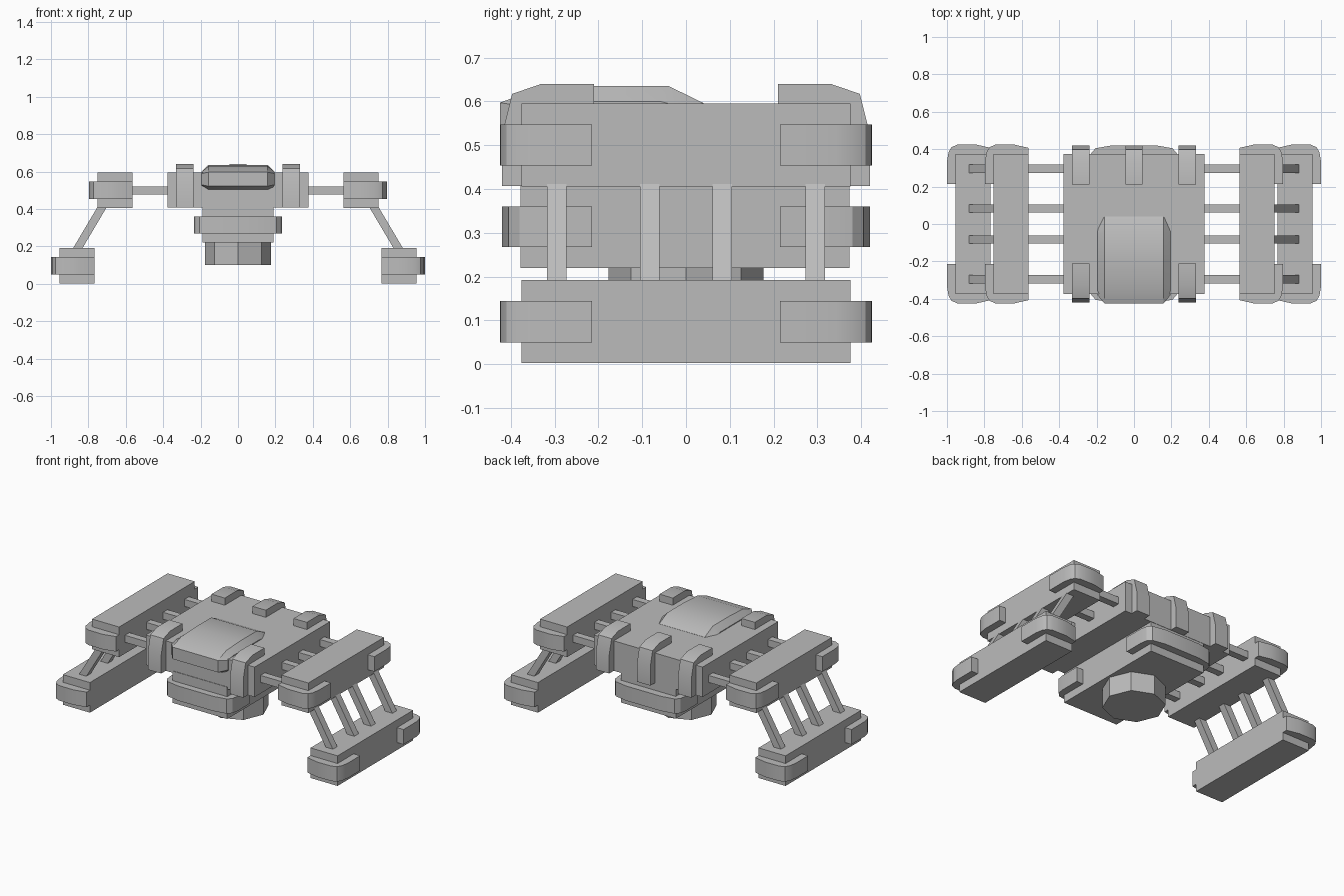
import bpy, bmesh, math
from mathutils import Vector

old = bpy.data.objects.get("Cube")
if old:
    bpy.data.objects.remove(old, do_unlink=True)

grey = bpy.data.materials.new("plain grey")
grey.use_nodes = True
grey.diffuse_color = (0.5, 0.5, 0.5, 1)
grey.node_tree.nodes["Principled BSDF"].inputs["Base Color"].default_value = (0.5, 0.5, 0.5, 1)


def finish(name, bm, smooth=False):
    bmesh.ops.recalc_face_normals(bm, faces=bm.faces)
    mesh = bpy.data.meshes.new(name)
    bm.to_mesh(mesh)
    bm.free()
    mesh.materials.append(grey)
    if smooth:
        mesh.polygons.foreach_set("use_smooth", [True] * len(mesh.polygons))
        mesh.set_sharp_from_angle(angle=math.radians(32))
    obj = bpy.data.objects.new(name, mesh)
    bpy.context.collection.objects.link(obj)
    return obj


def loft(name, rings, smooth=False):
    """Skin a row of matching closed rings and cap both ends."""
    bm = bmesh.new()
    rows = [[bm.verts.new(p) for p in ring] for ring in rings]
    n = len(rows[0])
    for a, b in zip(rows, rows[1:]):
        for i in range(n):
            j = (i + 1) % n
            bm.faces.new((a[i], a[j], b[j], b[i]))
    bm.faces.new(rows[0])
    bm.faces.new(rows[-1])
    return finish(name, bm, smooth)


def box(name, x, y, z):
    ring = [(x[0], y[0]), (x[1], y[0]), (x[1], y[1]), (x[0], y[1])]
    return loft(name, [[(px, py, h) for px, py in ring] for h in z])


def plan_plate(name, outline, z, sx=1, sy=1, dx=0):
    return loft(name, [[(sx * (x + dx), sy * y, h) for x, y in outline] for h in z], True)


# Hull, keel and octagonal turret below
box("hull", (-0.378, 0.378), (-0.375, 0.375), (0.407, 0.595))
box("keel", (-0.19, 0.19), (-0.378, 0.373), (0.22, 0.42))
bm = bmesh.new()
bmesh.ops.create_cone(bm, cap_ends=True, segments=8, radius1=0.177, radius2=0.177, depth=0.13)
bmesh.ops.translate(bm, verts=bm.verts, vec=Vector((0, 0, 0.165)))
finish("belly_turret", bm)

# Rounded bumpers around both ends of the keel
half = [(0.235, 0.215), (0.235, 0.34), (0.228, 0.38), (0.205, 0.405), (0.12, 0.42)]
bumper = half + [(-x, y) for x, y in reversed(half)]
for end, sy in (("front", -1), ("back", 1)):
    plan_plate("keel_bumper_" + end, bumper, (0.268, 0.36), sy=sy)

# Clips bent over the front and back edges of the hull
clip = [(0.21, 0.58), (0.21, 0.64), (0.33, 0.64), (0.397, 0.617),
        (0.42, 0.525), (0.42, 0.407), (0.36, 0.407), (0.36, 0.58)]
for end, sy, places in (("front", -1, (-0.285, 0.285)), ("back", 1, (-0.285, 0, 0.285))):
    for i, cx in enumerate(places):
        loft(f"hull_clip_{end}_{i + 1}",
             [[(cx + s, sy * y, z) for y, z in clip] for s in (-0.046, 0.046)], True)

# Canopy with bevelled flanks, hanging over the front edge
middle = [(0.04, 0.59), (0.04, 0.596), (-0.04, 0.635), (-0.2, 0.635), (-0.34, 0.628),
          (-0.425, 0.597), (-0.425, 0.522), (-0.37, 0.502), (-0.34, 0.502), (-0.34, 0.59)]
flank = [(-0.02, 0.585), (-0.02, 0.59), (-0.06, 0.6), (-0.2, 0.6), (-0.33, 0.6),
         (-0.38, 0.59), (-0.38, 0.53), (-0.36, 0.515), (-0.34, 0.515), (-0.34, 0.585)]
loft("canopy", [[(x, y, z) for y, z in ring] for x, ring in
                ((-0.195, flank), (-0.158, middle), (0.158, middle), (0.195, flank))], True)

# Side pods with corner guards, and the struts that carry them
guard = [(0, 0.36), (0, 0.407), (0.08, 0.425), (0.18, 0.424), (0.21, 0.41),
         (0.225, 0.385), (0.233, 0.34), (0.233, 0.215), (0.17, 0.215), (0.17, 0.36)]
for side, s in (("left", 1), ("right", -1)):
    for level, x0, z0 in (("upper", 0.563, 0.406), ("lower", 0.766, 0.003)):
        box(f"{level}_pod_{side}", (s * x0, s * (x0 + 0.188)), (-0.375, 0.375), (z0, z0 + 0.189))
        for end, sy in (("front", -1), ("back", 1)):
            plan_plate(f"{level}_pod_guard_{end}_{side}", guard, (z0 + 0.047, z0 + 0.141),
                       s, sy, x0)
    for i, y in enumerate((-0.295, -0.083, 0.083, 0.295)):
        w = 0.022
        box(f"cross_strut_{side}_{i + 1}", (s * 0.37, s * 0.57), (y - w, y + w), (0.477, 0.521))
        ends = ((0.69, 0.43), (0.85, 0.16))
        loft(f"leg_strut_{side}_{i + 1}",
             [[(s * (x + a), y + b, z) for a, b in ((0, -w), (0.05, -w), (0.05, w), (0, w))]
              for x, z in ends])
